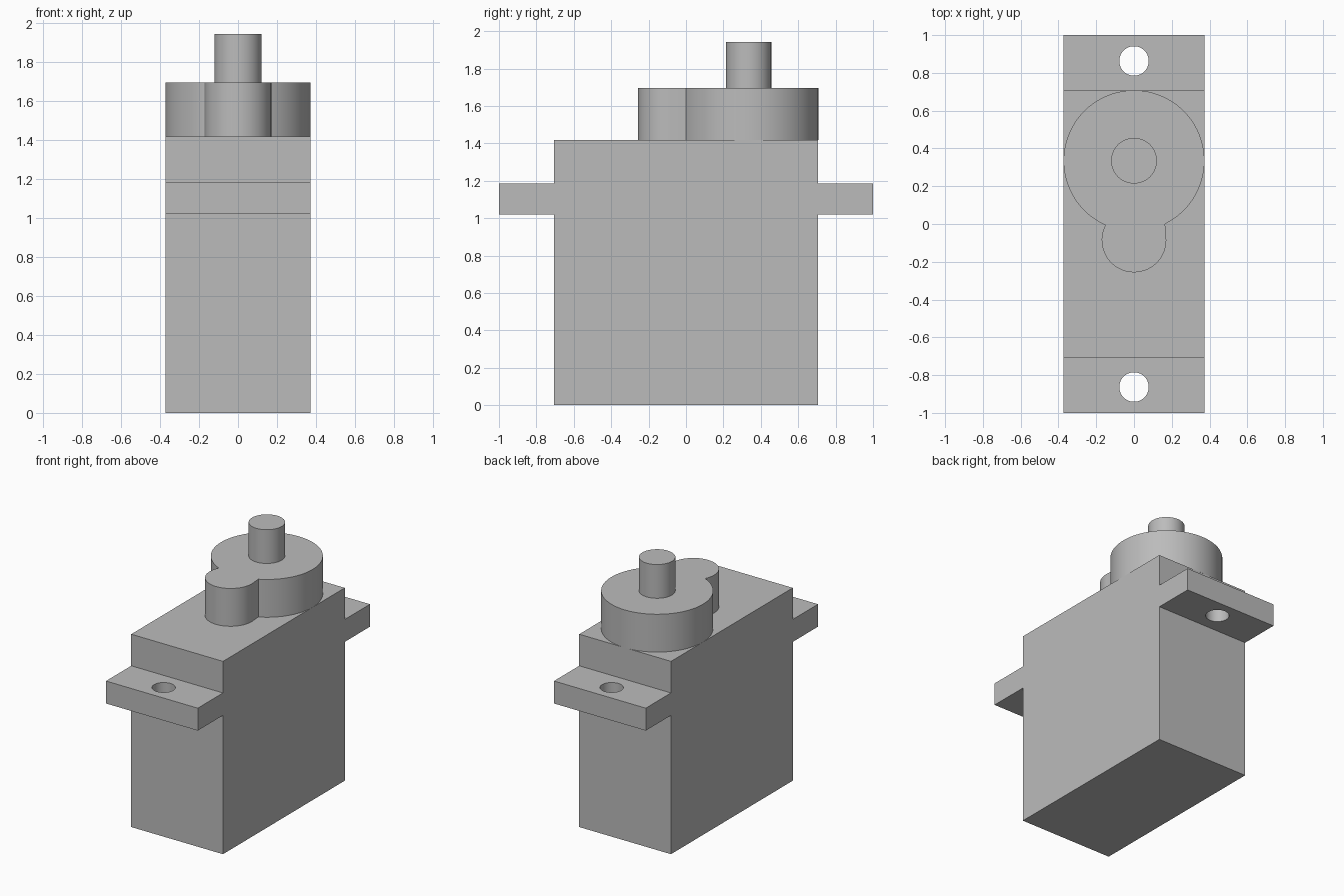
import bpy, bmesh
from math import cos, sin, radians
from mathutils import Vector

cube = bpy.data.objects.get("Cube")
if cube:
    bpy.data.objects.remove(cube, do_unlink=True)

grey = bpy.data.materials.new("grey plastic")
grey.use_nodes = True
colour = (0.5, 0.5, 0.5, 1)
grey.diffuse_color = colour
grey.node_tree.nodes["Principled BSDF"].inputs["Base Color"].default_value = colour


def arc(cx, cy, radius, start, end, steps):
    """Points along an arc, angles in degrees."""
    angles = [radians(start + (end - start) * i / steps) for i in range(steps + 1)]
    return [(cx + radius * cos(a), cy + radius * sin(a)) for a in angles]


def circle(cx, cy, radius, steps=64):
    return arc(cx, cy, radius, 0, 360, steps)[:-1]


def rectangle(half_x, y0, y1):
    return [(-half_x, y0), (half_x, y0), (half_x, y1), (-half_x, y1)]


def prism(name, outline, z0, z1):
    """Upright solid from a counter-clockwise outline."""
    bm = bmesh.new()
    base = bm.faces.new([bm.verts.new((x, y, z0)) for x, y in outline])
    top = bmesh.ops.extrude_face_region(bm, geom=[base])["geom"]
    verts = [v for v in top if isinstance(v, bmesh.types.BMVert)]
    bmesh.ops.translate(bm, verts=verts, vec=Vector((0, 0, z1 - z0)))
    bmesh.ops.recalc_face_normals(bm, faces=bm.faces)
    mesh = bpy.data.meshes.new(name)
    bm.to_mesh(mesh)
    bm.free()
    mesh.materials.append(grey)
    obj = bpy.data.objects.new(name, mesh)
    bpy.context.collection.objects.link(obj)
    return obj


def smooth(obj):
    bpy.ops.object.select_all(action="DESELECT")
    obj.select_set(True)
    bpy.context.view_layer.objects.active = obj
    bpy.ops.object.shade_smooth_by_angle(angle=radians(30))


HALF_WIDTH = 0.373
BODY_Y = 0.707
BODY_TOP = 1.417
SHAFT_Y = 0.335
HOUSING_TOP = 1.695

# Motor case
prism("case", rectangle(HALF_WIDTH, -BODY_Y, BODY_Y), 0, BODY_TOP)

# Gear housing: large round with a small lobe in front
outline = arc(0, SHAFT_Y, HALF_WIDTH, -63.8, 245.8, 72)
outline += arc(0, -0.085, 0.171, 152.4, 360, 32)
smooth(prism("gear_housing", outline, BODY_TOP, HOUSING_TOP))

# Output shaft
smooth(prism("output_shaft", circle(0, SHAFT_Y, 0.121), HOUSING_TOP, 1.943))

# Mounting tabs with a screw hole each
for side, y0, y1 in (("front", -1, -BODY_Y), ("back", BODY_Y, 1)):
    tab = prism(side + "_mounting_tab", rectangle(HALF_WIDTH, y0, y1), 1.02, 1.185)
    hole_y = 0.863 if side == "back" else -0.863
    cutter = prism(side + "_hole_cutter", circle(0, hole_y, 0.078, 48), 0.9, 1.3)
    cutter.hide_render = True
    cut = tab.modifiers.new("screw hole", "BOOLEAN")
    cut.operation = "DIFFERENCE"
    cut.solver = "EXACT"
    cut.object = cutter
    bpy.ops.object.select_all(action="DESELECT")
    bpy.context.view_layer.objects.active = tab
    bpy.ops.object.modifier_apply(modifier=cut.name)
    bpy.data.objects.remove(cutter, do_unlink=True)
    smooth(tab)
